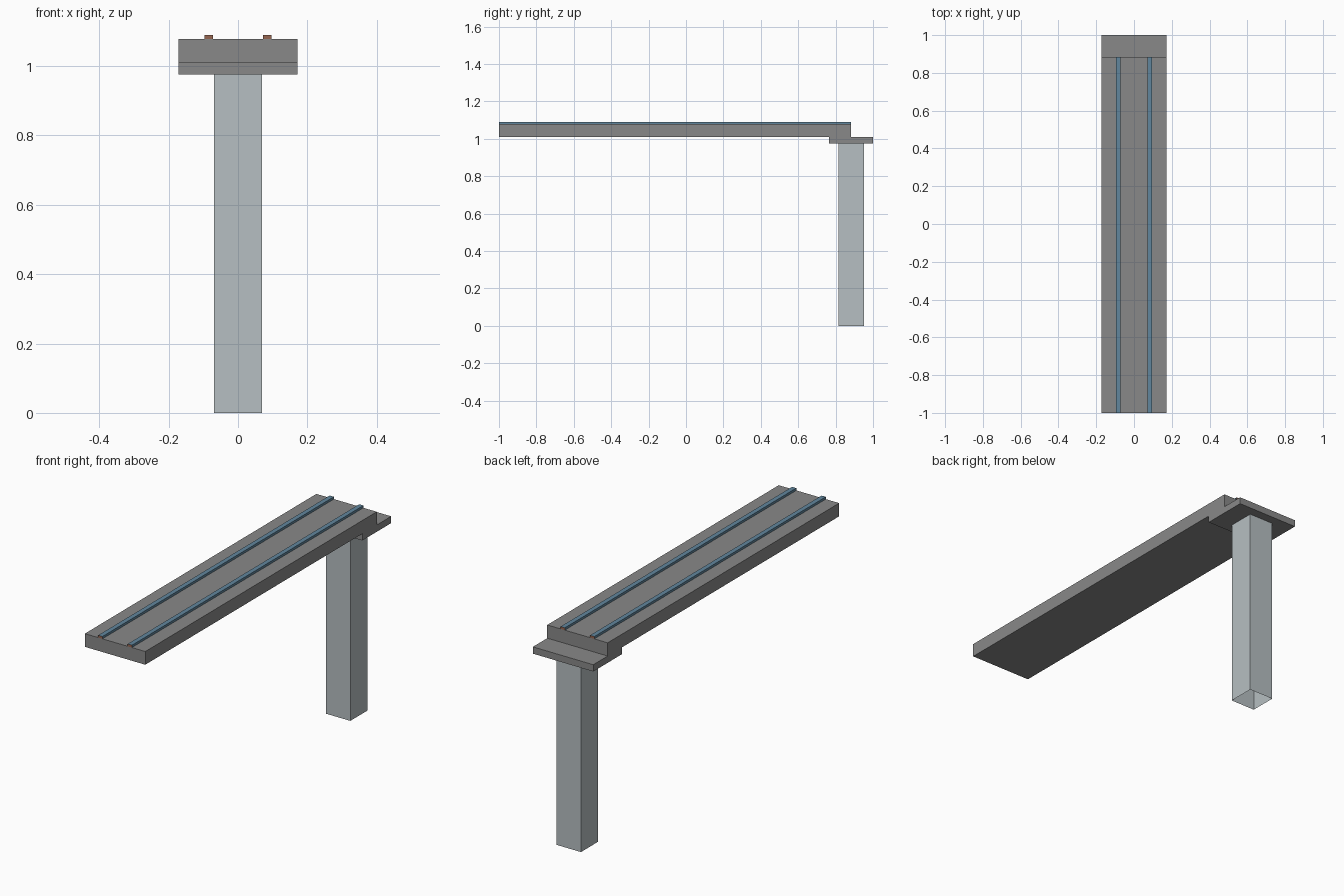
import bpy, bmesh

if "Cube" in bpy.data.objects:
    bpy.data.objects.remove(bpy.data.objects["Cube"])


def material(name, rgb):
    m = bpy.data.materials.new(name)
    m.diffuse_color = (*rgb, 1)
    m.use_nodes = True
    m.node_tree.nodes["Principled BSDF"].inputs["Base Color"].default_value = m.diffuse_color
    return m


concrete = material("concrete_grey", (0.25, 0.25, 0.25))
pale = material("pale_blue_grey", (0.47, 0.52, 0.54))
steel = material("steel_blue", (0.12, 0.24, 0.34))
rust = material("rust_brown", (0.30, 0.13, 0.08))


def box(name, lo, hi, mat, open_ends=False):
    """Axis-aligned box between two corners; open_ends drops top and bottom."""
    bm = bmesh.new()
    bmesh.ops.create_cube(bm, size=1)
    for v in bm.verts:
        v.co = [h if c > 0 else l for c, l, h in zip(v.co, lo, hi)]
    bm.normal_update()
    if open_ends:
        ends = [f for f in bm.faces if abs(f.normal.z) > 0.5]
        bmesh.ops.delete(bm, geom=ends, context='FACES_ONLY')
    me = bpy.data.meshes.new(name)
    bm.to_mesh(me)
    bm.free()
    me.materials.append(mat)
    ob = bpy.data.objects.new(name, me)
    bpy.context.collection.objects.link(ob)
    return ob


# Hollow pillar, open at the foot
box("pillar", (-0.069, 0.815, 0), (0.069, 0.953, 0.975), pale, open_ends=True)
# Bearing cap on the pillar, and the track beam resting on its near half
box("pillar_cap", (-0.172, 0.765, 0.975), (0.172, 1.0, 1.01), concrete)
box("track_beam", (-0.172, -1.0, 1.01), (0.172, 0.883, 1.078), concrete)

# Rails: steel bars with rusty end faces
for side, x in (("left", -0.084), ("right", 0.084)):
    rail = box(f"{side}_rail", (x - 0.012, -1.0, 1.078), (x + 0.012, 0.883, 1.09), steel)
    rail.data.materials.append(rust)
    for f in rail.data.polygons:
        if abs(f.normal.y) > 0.5:
            f.material_index = 1
